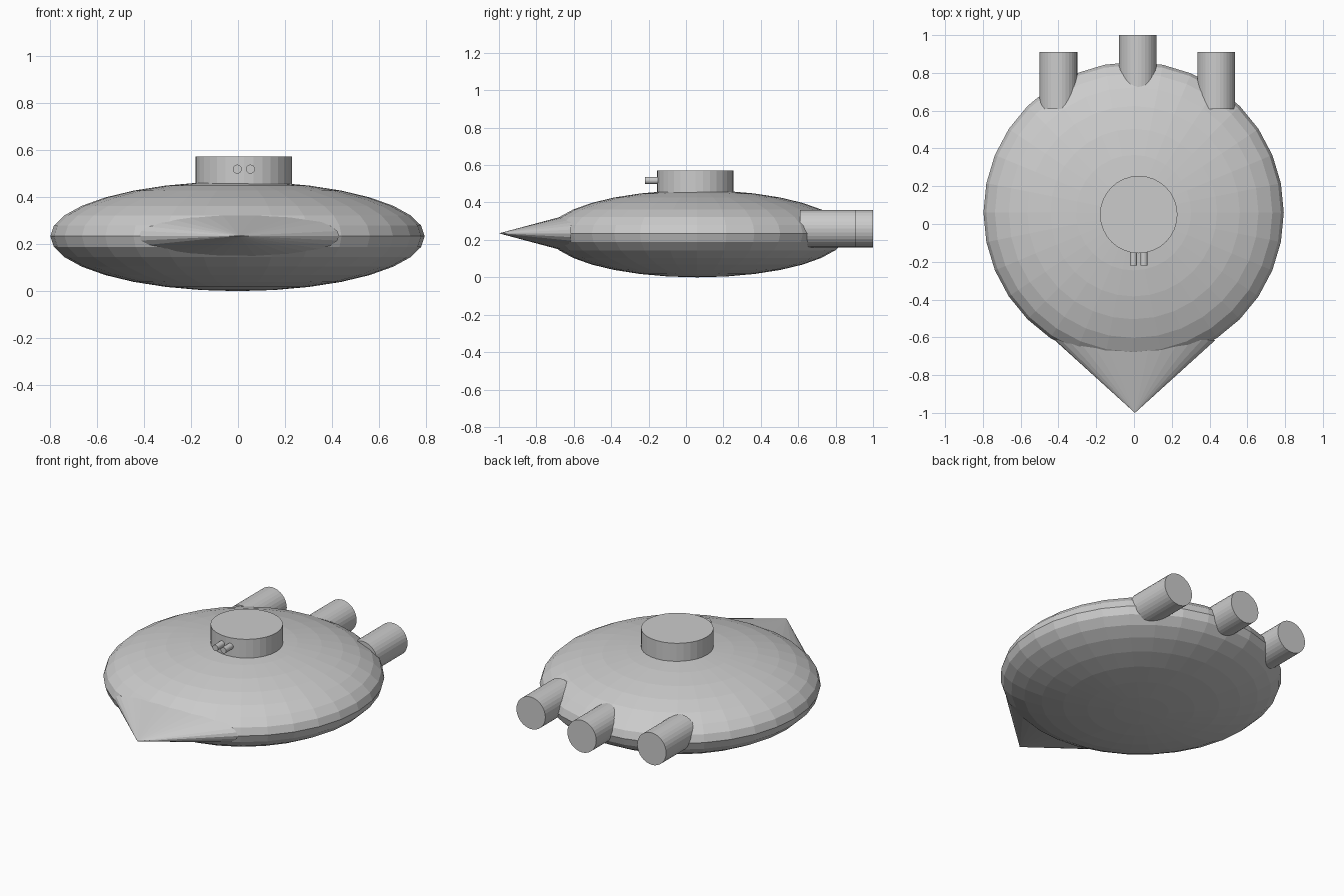
import bpy
from math import radians

if "Cube" in bpy.data.objects:
    bpy.data.objects.remove(bpy.data.objects["Cube"])


def cylinder_y(name, x, z, radius, y0, y1, sides=32):
    """Cylinder lying along the y axis."""
    bpy.ops.mesh.primitive_cylinder_add(
        vertices=sides, radius=radius, depth=y1 - y0,
        location=(x, (y0 + y1) / 2, z), rotation=(radians(90), 0, 0))
    bpy.context.object.name = name


# Saucer hull: flattened low-poly sphere
bpy.ops.mesh.primitive_uv_sphere_add(segments=32, ring_count=16, radius=1,
                                     location=(-0.002, 0.06, 0.233))
hull = bpy.context.object
hull.name = "hull"
hull.scale = (0.795, 0.798, 0.233)

# Flattened nose cone pointing forward
bpy.ops.mesh.primitive_cone_add(vertices=32, radius1=1, radius2=0, depth=0.385,
                                location=(0.005, -0.8075, 0.235),
                                rotation=(radians(90), 0, 0))
nose = bpy.context.object
nose.name = "nose_cone"
nose.scale = (0.425, 0.103, 1)

# Round turret on top
bpy.ops.mesh.primitive_cylinder_add(vertices=32, radius=0.205, depth=0.17,
                                    location=(0.025, 0.05, 0.487))
bpy.context.object.name = "turret"

# Twin guns on the turret front
for side, x in (("left", -0.003), ("right", 0.053)):
    cylinder_y("gun_" + side, x, 0.518, 0.019, -0.22, -0.10)

# Three rear engines
for side, x, end in (("left", -0.40, 0.91), ("middle", 0.02, 1.0), ("right", 0.435, 0.91)):
    cylinder_y("engine_" + side, x, 0.26, 0.10, end - 0.30, end)
